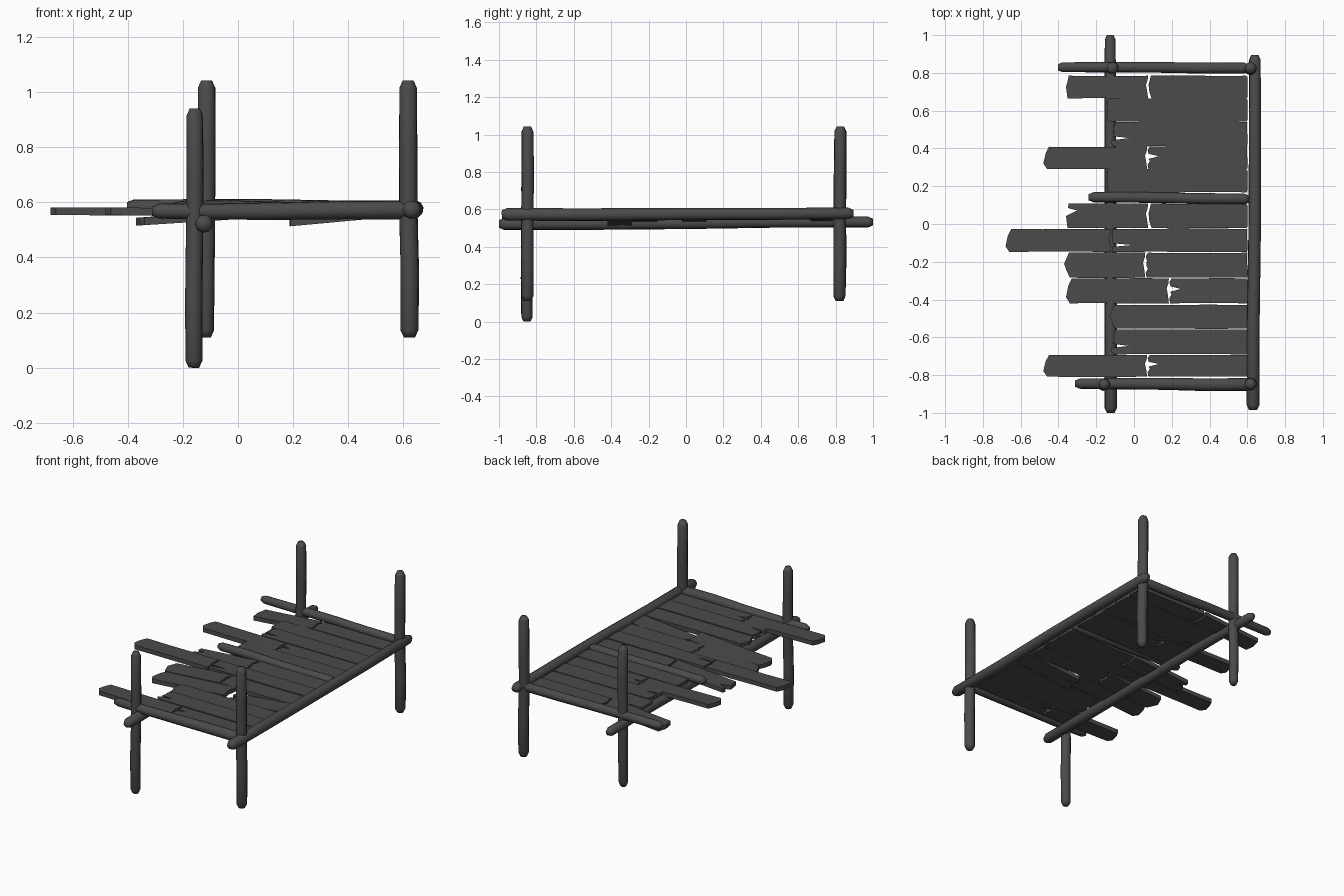
import bpy, bmesh, math, random
from mathutils import Vector

if "Cube" in bpy.data.objects:
    bpy.data.objects.remove(bpy.data.objects["Cube"])

random.seed(4)
WOOD = bpy.data.materials.new('dark_wood')
WOOD.diffuse_color = (.07, .07, .07, 1)
WOOD.use_nodes = True
WOOD.node_tree.nodes["Principled BSDF"].inputs["Base Color"].default_value = WOOD.diffuse_color


def make_object(name, bm, angle):
    bmesh.ops.recalc_face_normals(bm, faces=bm.faces)
    mesh = bpy.data.meshes.new(name)
    bm.to_mesh(mesh)
    bm.free()
    mesh.materials.append(WOOD)
    ob = bpy.data.objects.new(name, mesh)
    bpy.context.collection.objects.link(ob)
    bpy.ops.object.select_all(action='DESELECT')
    ob.select_set(True)
    bpy.context.view_layer.objects.active = ob
    bpy.ops.object.shade_smooth_by_angle(angle=math.radians(angle))


def log(name, a, b, r0, r1, sides=10):
    """Rough round pole from a to b with chamfered ends and a slight wobble."""
    a, b = Vector(a), Vector(b)
    d = (b - a).normalized()
    u = d.orthogonal().normalized()
    v = d.cross(u)
    length = (b - a).length
    c = 0.026 / length
    stations = [(0, .6), (c, .97), (.25, 1), (.5, 1), (.75, 1), (1 - c, .97), (1, .6)]
    bm = bmesh.new()
    rings = []
    for t, k in stations:
        wob = .003 if .1 < t < .9 else 0
        p = a.lerp(b, t) + u * random.uniform(-wob, wob) + v * random.uniform(-wob, wob)
        r = (r0 + (r1 - r0) * t) * k
        rings.append([bm.verts.new(p + r * (math.cos(w) * u + math.sin(w) * v))
                      for w in (2 * math.pi * i / sides for i in range(sides))])
    for p, q in zip(rings, rings[1:]):
        for i in range(sides):
            j = (i + 1) % sides
            bm.faces.new((p[i], p[j], q[j], q[i]))
    bm.faces.new(rings[0])
    bm.faces.new(rings[-1])
    make_object(name, bm, 75)


# plank end shapes: (inset along the plank, fraction of the width)
ENDS = {
    'cut': [(.006, 0), (0, .12), (0, .9), (.008, 1)],
    'slant': [(.02, 0), (0, .25), (.012, .7), (.03, 1)],
    'point': [(.03, 0), (.012, .3), (0, .55), (.025, 1)],
    'split': [(.02, 0), (0, .15), (.01, .26), (.10, .34), (.012, .42), (.02, .58),
              (.13, .67), (.015, .74), (.03, 1)],
    'torn': [(.008, 0), (0, .5), (.06, .72), (.01, .82), (.014, 1)],
    'crack': [(.004, 0), (0, .22), (.11, .30), (.002, .38), (.004, 1)],
    'broken': [(.004, 0), (.0, .2), (.012, .36), (.004, .46), (.06, .58), (.006, .68),
               (.0, .85), (.012, 1)],
    'gap': [(.016, 0), (.004, .3), (0, .6), (.008, .85), (.012, 1)],
    'snap': [(0, 0), (.006, .35), (.012, .6), (.003, .8), (0, 1)],
}


def plank(name, x0, x1, y0, y1, z0, z1, left, right, th=.028):
    """Flat board with shaped ends; z0 and z1 are centre heights at its two ends."""
    w = y1 - y0
    j = lambda: random.uniform(-.002, .002)
    pts = [(x0 + dx, y0 + t * w) for dx, t in reversed(ENDS[left])]
    pts += [(x0 + (x1 - x0) * t, y0 + j()) for t in (.35, .7)]
    pts += [(x1 - dx, y0 + t * w) for dx, t in ENDS[right]]
    pts += [(x0 + (x1 - x0) * t, y1 + j()) for t in (.7, .35)]
    bm = bmesh.new()
    height = lambda x: z0 + (z1 - z0) * (x - x0) / (x1 - x0)
    low = [bm.verts.new((x, y, height(x) - th / 2)) for x, y in pts]
    top = [bm.verts.new((x, y, height(x) + th / 2)) for x, y in pts]
    n = len(pts)
    for i in range(n):
        k = (i + 1) % n
        bm.faces.new((low[i], low[k], top[k], top[i]))
    bmesh.ops.triangulate(bm, faces=[bm.faces.new(low), bm.faces.new(top)])
    make_object(name, bm, 30)


# upright posts
log('front_left_post', (-.16, -.85, 0), (-.157, -.85, .94), .032, .031)
log('front_right_post', (.622, -.848, .11), (.617, -.848, 1.042), .034, .033)
log('back_left_post', (-.116, .824, .11), (-.114, .826, 1.042), .03, .033)
log('back_right_post', (.622, .82, .11), (.617, .825, 1.042), .034, .033)

# long side beams
log('left_beam', (-.123, -1, .522), (-.126, 1, .532), .034, .03)
log('right_beam', (.630, -.985, .573), (.640, .895, .578), .035, .032)

# cross beams
log('front_cross_beam', (-.312, -.845, .568), (.625, -.85, .572), .028, .036)
log('middle_cross_beam', (-.24, .142, .578), (.61, .132, .574), .028, .03)
log('back_cross_beam', (-.403, .83, .585), (.61, .825, .578), .027, .03)

# deck boards: y low, y high, left x, break x (or None), left, right and broken end, sag
ROWS = [
    (.665, .785, -.36, .075, 'torn', 'cut', 'gap', True),
    (.543, .665, -.14, None, 'cut', 'cut', '', False),
    (.410, .541, -.125, None, 'split', 'crack', '', False),
    (.290, .409, -.48, .070, 'slant', 'crack', 'broken', False),
    (.168, .290, -.14, None, 'cut', 'cut', '', False),
    (-.022, .108, -.36, .075, 'torn', 'cut', 'gap', True),
    (-.148, -.026, -.68, -.120, 'slant', 'crack', 'crack', False),
    (-.284, -.152, -.37, .060, 'point', 'crack', 'broken', True),
    (-.420, -.288, -.36, .185, 'slant', 'cut', 'broken', True),
    (-.554, -.428, -.13, None, 'point', 'crack', '', False),
    (-.690, -.558, -.125, None, 'split', 'crack', '', False),
    (-.808, -.693, -.48, .070, 'slant', 'crack', 'broken', False),
]
for i, (y0, y1, x0, xb, le, re, be, sag) in enumerate(ROWS, 1):
    z = .561 + .004 * (i % 2)
    if xb is None:
        plank(f'board_{i}', x0, .602, y0, y1, z, z, le, re)
        continue
    zl = .53 if sag else .568
    plank(f'broken_board_{i}_left', x0, xb, y0, y1, zl, z, le, 'snap')
    zb = .527 if xb > .15 else z
    plank(f'broken_board_{i}_right', xb + .002, .602, y0, y1, zb, z, be, re)
